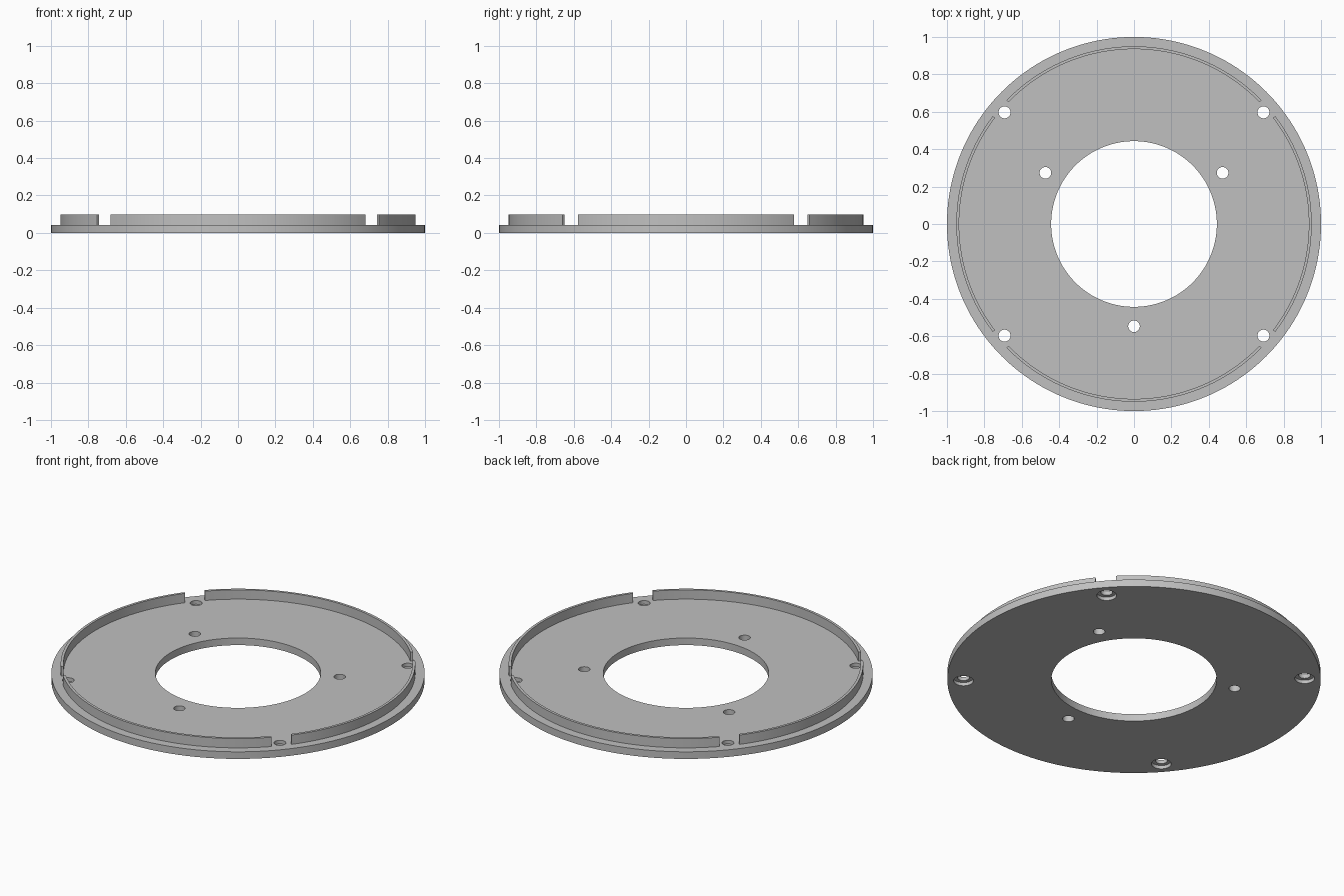
import bpy
import bmesh
from math import cos, sin, radians

if "Cube" in bpy.data.objects:
    bpy.data.objects.remove(bpy.data.objects["Cube"], do_unlink=True)

PLATE_TOP, RIM_TOP = 0.042, 0.097
RIM_IN, RIM_OUT = 0.935, 0.95

grey = bpy.data.materials.new("plain grey")
grey.use_nodes = True
grey.diffuse_color = (0.53, 0.53, 0.53, 1)
grey.node_tree.nodes["Principled BSDF"].inputs["Base Color"].default_value = grey.diffuse_color


def cylinder(name, radius, bottom, top, x=0, y=0, sides=48):
    bpy.ops.mesh.primitive_cylinder_add(
        vertices=sides, radius=radius, depth=top - bottom,
        location=(x, y, (bottom + top) / 2))
    ob = bpy.context.object
    ob.name = name
    return ob


def cut(target, cutter):
    cutter.hide_render = True
    mod = target.modifiers.new("hole", "BOOLEAN")
    mod.operation = "DIFFERENCE"
    mod.solver = "EXACT"
    mod.object = cutter
    bpy.context.view_layer.objects.active = target
    bpy.ops.object.modifier_apply(modifier=mod.name)
    bpy.data.objects.remove(cutter, do_unlink=True)


def finish(ob):
    ob.data.materials.clear()
    ob.data.materials.append(grey)
    bpy.ops.object.select_all(action="DESELECT")
    ob.select_set(True)
    bpy.context.view_layer.objects.active = ob
    bpy.ops.object.shade_smooth_by_angle(angle=radians(30))


def rim_segment(name, start, end, steps=48):
    """Thin curved wall between two angles in degrees."""
    bm = bmesh.new()
    section = [(RIM_IN, PLATE_TOP), (RIM_OUT, PLATE_TOP),
               (RIM_OUT, RIM_TOP), (RIM_IN, RIM_TOP)]
    rings = []
    for i in range(steps + 1):
        a = radians(start + (end - start) * i / steps)
        rings.append([bm.verts.new((r * cos(a), r * sin(a), z)) for r, z in section])
    for a, b in zip(rings, rings[1:]):
        for k in range(4):
            n = (k + 1) % 4
            bm.faces.new((a[k], a[n], b[n], b[k]))
    bm.faces.new(rings[0])
    bm.faces.new(rings[-1])
    bmesh.ops.recalc_face_normals(bm, faces=bm.faces)
    mesh = bpy.data.meshes.new(name)
    bm.to_mesh(mesh)
    bm.free()
    ob = bpy.data.objects.new(name, mesh)
    bpy.context.collection.objects.link(ob)
    finish(ob)


# Base plate with central bore
plate = cylinder("base_plate", 1, 0, PLATE_TOP, sides=160)
cut(plate, cylinder("bore_cutter", 0.443, -0.1, 0.2, sides=128))

# Three plain holes around the bore
for angle in (30, 150, 270):
    a = radians(angle)
    cut(plate, cylinder("hole_cutter", 0.031, -0.1, 0.2, 0.547 * cos(a), 0.547 * sin(a)))

# Four screw holes, counterbored from below
for sx in (-1, 1):
    for sy in (-1, 1):
        x, y = 0.692 * sx, 0.597 * sy
        cut(plate, cylinder("screw_cutter", 0.032, -0.1, 0.2, x, y))
        cut(plate, cylinder("counterbore_cutter", 0.053, -0.1, 0.02, x, y))
finish(plate)

# Raised rim, interrupted beside each screw hole
SIDE, END = 37.4, 44.1
rim_segment("rim_left", -SIDE, SIDE)
rim_segment("rim_back", END, 180 - END)
rim_segment("rim_right", 180 - SIDE, 180 + SIDE)
rim_segment("rim_front", 180 + END, 360 - END)
